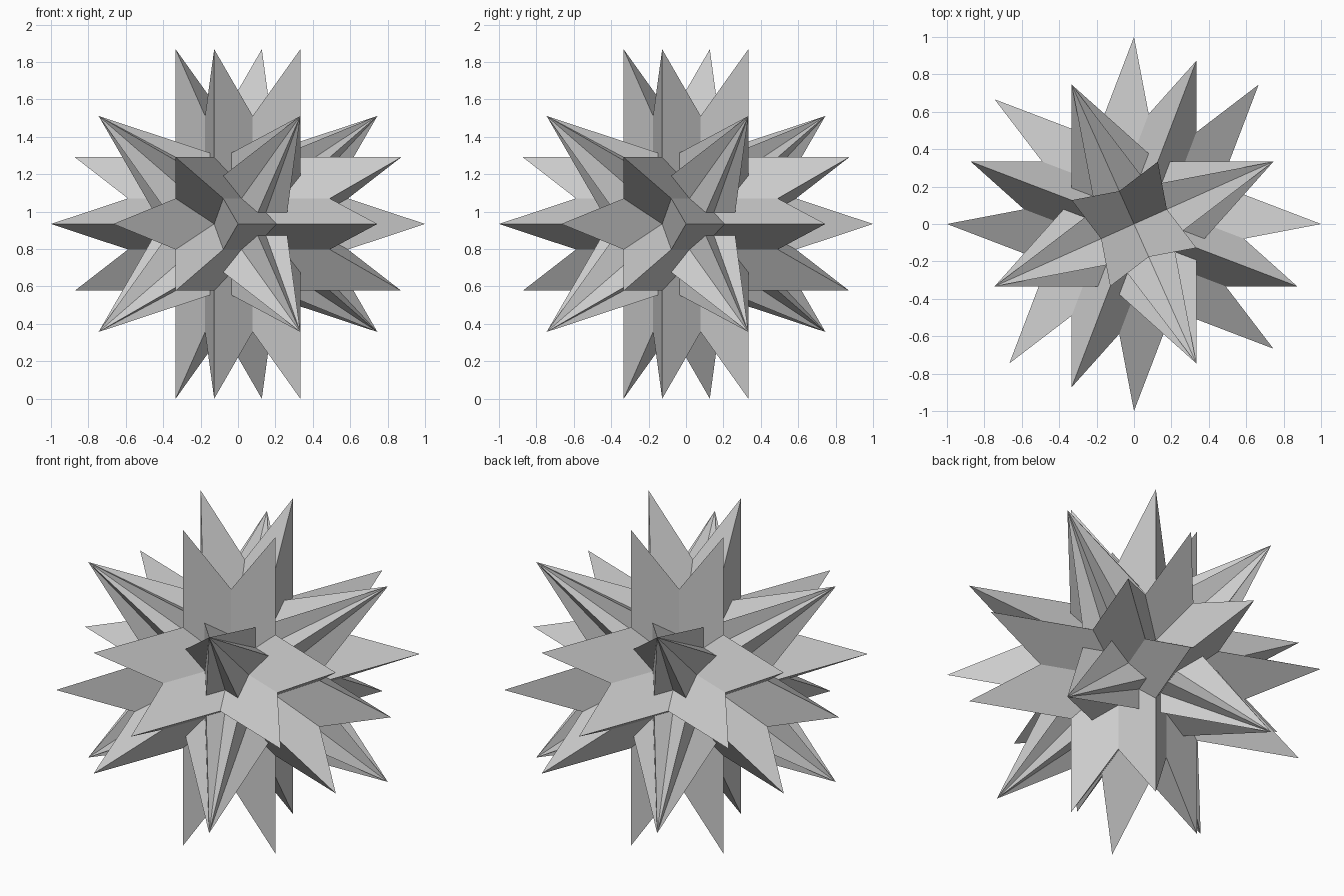
import bpy, bmesh, math
from mathutils import Matrix, Vector

if "Cube" in bpy.data.objects:
    bpy.data.objects.remove(bpy.data.objects["Cube"])

PHI = (1 + math.sqrt(5)) / 2
HEIGHT = PHI / math.sqrt(3)                 # half height of the model
TWIST = -math.atan(1 / PHI ** 2)            # turns one spike onto the x axis


def spiked_star(name, angle):
    """Icosahedral core with a tall three-sided spike on each of its 20 faces."""
    bm = bmesh.new()
    k = PHI ** -2 / math.sqrt(3)
    for a in (-k, k):
        for b in (-k * PHI, k * PHI):
            for p in ((0, a, b), (b, 0, a), (a, b, 0)):
                bm.verts.new(p)
    bmesh.ops.convex_hull(bm, input=bm.verts[:])
    bmesh.ops.recalc_face_normals(bm, faces=bm.faces[:])
    # raise the spikes so that every tip lies on the unit sphere
    tips = bmesh.ops.poke(bm, faces=bm.faces[:])["verts"]
    for v in tips:
        v.co = v.co.normalized()
    bmesh.ops.recalc_face_normals(bm, faces=bm.faces[:])
    bm.transform(Matrix.Translation(Vector((0, 0, HEIGHT))) @ Matrix.Rotation(angle, 4, 'Z'))
    mesh = bpy.data.meshes.new(name)
    bm.to_mesh(mesh)
    bm.free()
    obj = bpy.data.objects.new(name, mesh)
    bpy.context.collection.objects.link(obj)
    return obj


# two identical stars, a quarter turn apart, sharing eight tips
spiked_star("first_star", TWIST)
spiked_star("second_star", TWIST + math.pi / 2)
